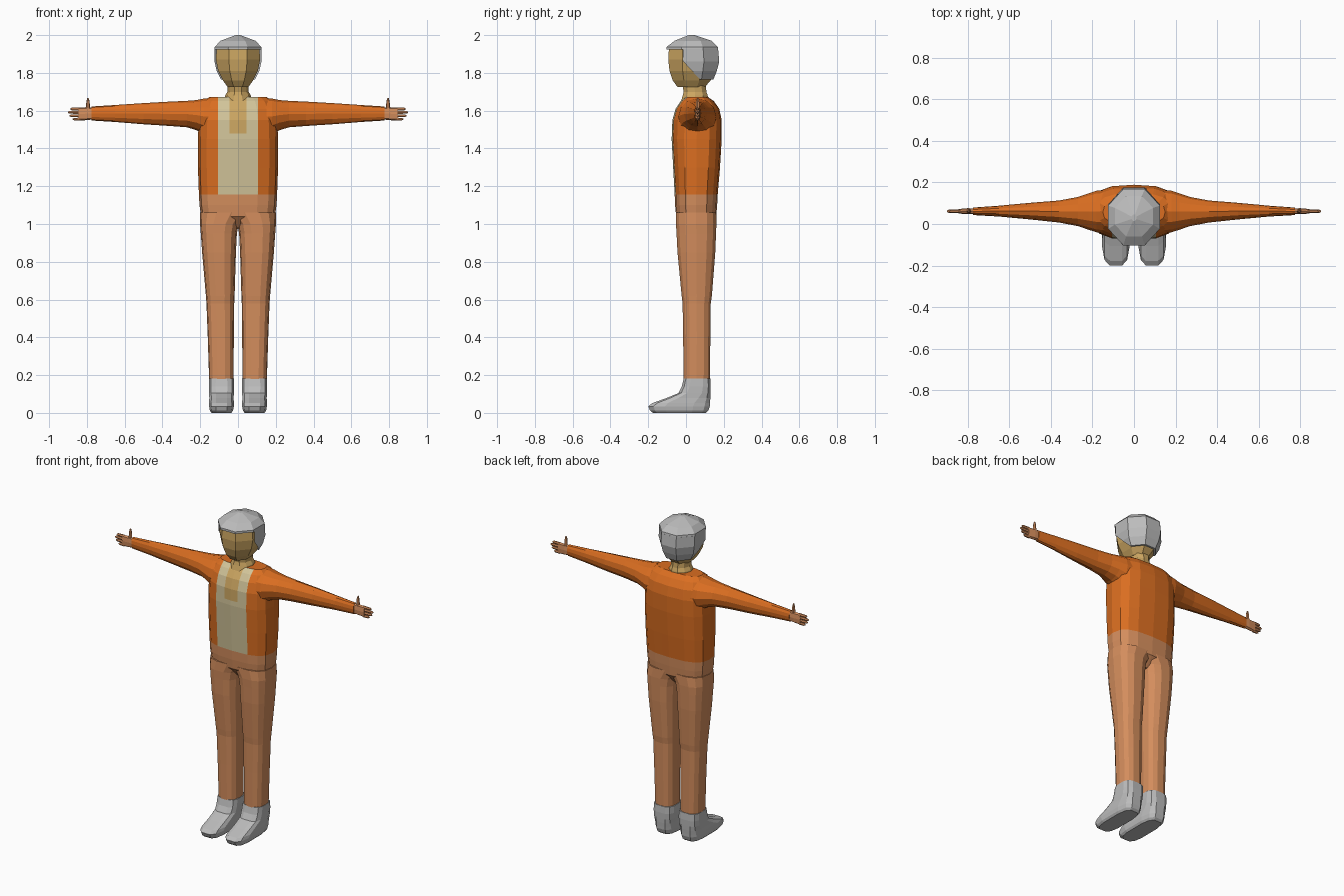
import bpy, bmesh, math
from mathutils import Vector


def material(name, rgb):
    m = bpy.data.materials.new(name)
    m.diffuse_color = (*rgb, 1)
    return m


ORANGE = material("jacket orange", (0.70, 0.155, 0.015))
CREAM = material("shirt cream", (0.64, 0.55, 0.32))
SKIN = material("skin tan", (0.60, 0.38, 0.12))
BROWN = material("trouser brown", (0.66, 0.27, 0.11))
GRAY = material("gray", (0.50, 0.50, 0.50))


def loft(name, rings, n, mats, axis="z", e=2.0, phase=0.0, sx=1, edit=None):
    """Skin superellipse rings (t, a0, a1, b0, b1); a, b are the cross axes."""
    unit = []
    for i in range(n):
        a = 2 * math.pi * (i + phase) / n
        c, s = math.cos(a), math.sin(a)
        unit.append((math.copysign(abs(c) ** (2 / e), c),
                     math.copysign(abs(s) ** (2 / e), s)))
    mu, mv = max(u for u, v in unit), max(v for u, v in unit)
    bm = bmesh.new()
    loops = []
    for t, a0, a1, b0, b1 in rings:
        loop = []
        for u, v in unit:
            a = (a0 + a1) / 2 + u / mu * (a1 - a0) / 2
            b = (b0 + b1) / 2 + v / mv * (b1 - b0) / 2
            p = (a, b, t) if axis == "z" else (t, a, b)
            loop.append(bm.verts.new((p[0] * sx, p[1], p[2])))
        loops.append(loop)
    for lo, hi in zip(loops, loops[1:]):
        for i in range(n):
            j = (i + 1) % n
            bm.faces.new((lo[i], lo[j], hi[j], hi[i]))
    bm.faces.new(loops[0])
    bm.faces.new(loops[-1])
    bmesh.ops.recalc_face_normals(bm, faces=bm.faces)
    if edit:
        edit(bm)
    me = bpy.data.meshes.new(name)
    bm.to_mesh(me)
    bm.free()
    for m in mats:
        me.materials.append(m)
    ob = bpy.data.objects.new(name, me)
    bpy.context.collection.objects.link(ob)
    return ob


def cut(bm, co, no, clear=False):
    bmesh.ops.bisect_plane(bm, geom=bm.verts[:] + bm.edges[:] + bm.faces[:],
                           plane_co=co, plane_no=no, clear_outer=clear)


# Torso: orange jacket, cream shirt strip and tan neckline on the front
def paint_torso(bm):
    for x in (-0.105, -0.045, 0.045, 0.105):
        cut(bm, (x, 0, 0), (1, 0, 0))
    cut(bm, (0, 0, 1.48), (0, 0, 1))
    for f in bm.faces:
        c = f.calc_center_median()
        if c.y < 0.03 and abs(c.x) < 0.105 and f.normal.z > -0.9:
            f.material_index = 2 if abs(c.x) < 0.045 and c.z > 1.48 else 1


loft("jacket_torso", [
    (1.157, -0.207, 0.207, -0.06, 0.168),
    (1.30, -0.212, 0.212, -0.068, 0.18),
    (1.45, -0.212, 0.212, -0.076, 0.189),
    (1.55, -0.208, 0.208, -0.072, 0.189),
    (1.61, -0.198, 0.198, -0.055, 0.176),
    (1.65, -0.18, 0.18, -0.028, 0.148),
    (1.673, -0.15, 0.15, 0.0, 0.115)],
    16, [ORANGE, CREAM, SKIN], e=2.8, edit=paint_torso)

# Hips
loft("trouser_hips", [
    (0.98, -0.10, 0.10, 0.0, 0.11),
    (1.04, -0.195, 0.195, -0.052, 0.160),
    (1.10, -0.204, 0.204, -0.058, 0.165),
    (1.157, -0.207, 0.207, -0.06, 0.168)], 16, [BROWN], e=2.8)

# Neck
loft("neck", [
    (1.64, -0.08, 0.08, -0.03, 0.12),
    (1.68, -0.068, 0.068, -0.017, 0.115),
    (1.70, -0.056, 0.056, -0.012, 0.108),
    (1.74, -0.056, 0.056, -0.02, 0.105)], 10, [SKIN])

# Head
loft("head", [
    (1.725, -0.055, 0.055, -0.045, 0.10),
    (1.76, -0.08, 0.08, -0.07, 0.13),
    (1.81, -0.105, 0.105, -0.087, 0.15),
    (1.87, -0.117, 0.117, -0.094, 0.16),
    (1.935, -0.113, 0.113, -0.09, 0.155)], 8, [SKIN], phase=0.5)

# Hair: cap on top, and a back part cut away around the face and jaw
loft("hair_cap", [
    (1.924, -0.125, 0.125, -0.103, 0.17),
    (1.937, -0.124, 0.124, -0.103, 0.168),
    (1.970, -0.092, 0.092, -0.06, 0.135),
    (2.0, -0.012, 0.012, 0.015, 0.045)], 8, [GRAY], phase=0.5)


def trim_hair(bm):
    cut(bm, (0, -0.015, 1.85), (0, -1, 0), True)
    cut(bm, (0, -0.005, 1.85), (0, -0.08, -0.075), True)


loft("hair_back", [
    (1.765, -0.09, 0.09, -0.07, 0.145),
    (1.81, -0.113, 0.113, -0.09, 0.163),
    (1.86, -0.124, 0.124, -0.10, 0.176),
    (1.926, -0.125, 0.125, -0.10, 0.17)], 8, [GRAY], phase=0.5, edit=trim_hair)

# Limbs, mirrored left and right
for side, s in (("left", 1), ("right", -1)):
    loft(side + "_trouser_leg", [
        (0.178, 0.024, 0.153, -0.013, 0.126),
        (0.40, 0.022, 0.160, -0.015, 0.129),
        (0.58, 0.020, 0.167, -0.018, 0.131),
        (0.62, 0.018, 0.170, -0.023, 0.137),
        (0.85, 0.011, 0.190, -0.045, 0.155),
        (0.95, 0.006, 0.197, -0.05, 0.159),
        (1.00, -0.004, 0.201, -0.053, 0.161),
        (1.06, -0.05, 0.200, -0.053, 0.160)], 14, [BROWN], e=2.6, sx=s)

    loft(side + "_shoe", [
        (0.0, 0.035, 0.140, -0.175, 0.105),
        (0.012, 0.026, 0.149, -0.190, 0.118),
        (0.035, 0.022, 0.153, -0.200, 0.126),
        (0.052, 0.022, 0.153, -0.178, 0.127),
        (0.078, 0.023, 0.152, -0.105, 0.129),
        (0.105, 0.022, 0.153, -0.040, 0.130),
        (0.14, 0.020, 0.154, -0.022, 0.131),
        (0.183, 0.022, 0.153, -0.012, 0.129)], 12, [GRAY], e=3.4, phase=0.5, sx=s)

    loft(side + "_sleeve", [
        (0.12, -0.045, 0.165, 1.46, 1.670),
        (0.18, -0.040, 0.160, 1.475, 1.664),
        (0.22, -0.027, 0.147, 1.497, 1.656),
        (0.27, -0.010, 0.130, 1.512, 1.652),
        (0.36, 0.007, 0.113, 1.519, 1.648),
        (0.50, 0.022, 0.102, 1.528, 1.640),
        (0.65, 0.036, 0.088, 1.540, 1.630),
        (0.775, 0.043, 0.079, 1.548, 1.622)], 12, [ORANGE], axis="x", sx=s)

    loft(side + "_hand", [
        (0.76, 0.047, 0.075, 1.555, 1.617),
        (0.80, 0.048, 0.076, 1.550, 1.618),
        (0.845, 0.050, 0.072, 1.547, 1.618)], 8, [BROWN], axis="x", e=3, sx=s)

    for k, tip in enumerate((0.875, 0.892, 0.90, 0.888)):
        z = 1.555 + 0.018 * k
        loft(f"{side}_finger_{k + 1}", [
            (0.835, 0.053, 0.070, z - 0.008, z + 0.008),
            (tip - 0.008, 0.054, 0.069, z - 0.007, z + 0.007),
            (tip, 0.058, 0.065, z - 0.003, z + 0.003)], 6, [BROWN], axis="x", sx=s)

    loft(side + "_thumb", [
        (1.605, 0.782, 0.808, 0.052, 0.072),
        (1.65, 0.786, 0.802, 0.054, 0.070),
        (1.668, 0.791, 0.798, 0.058, 0.066)], 6, [BROWN], sx=s)
